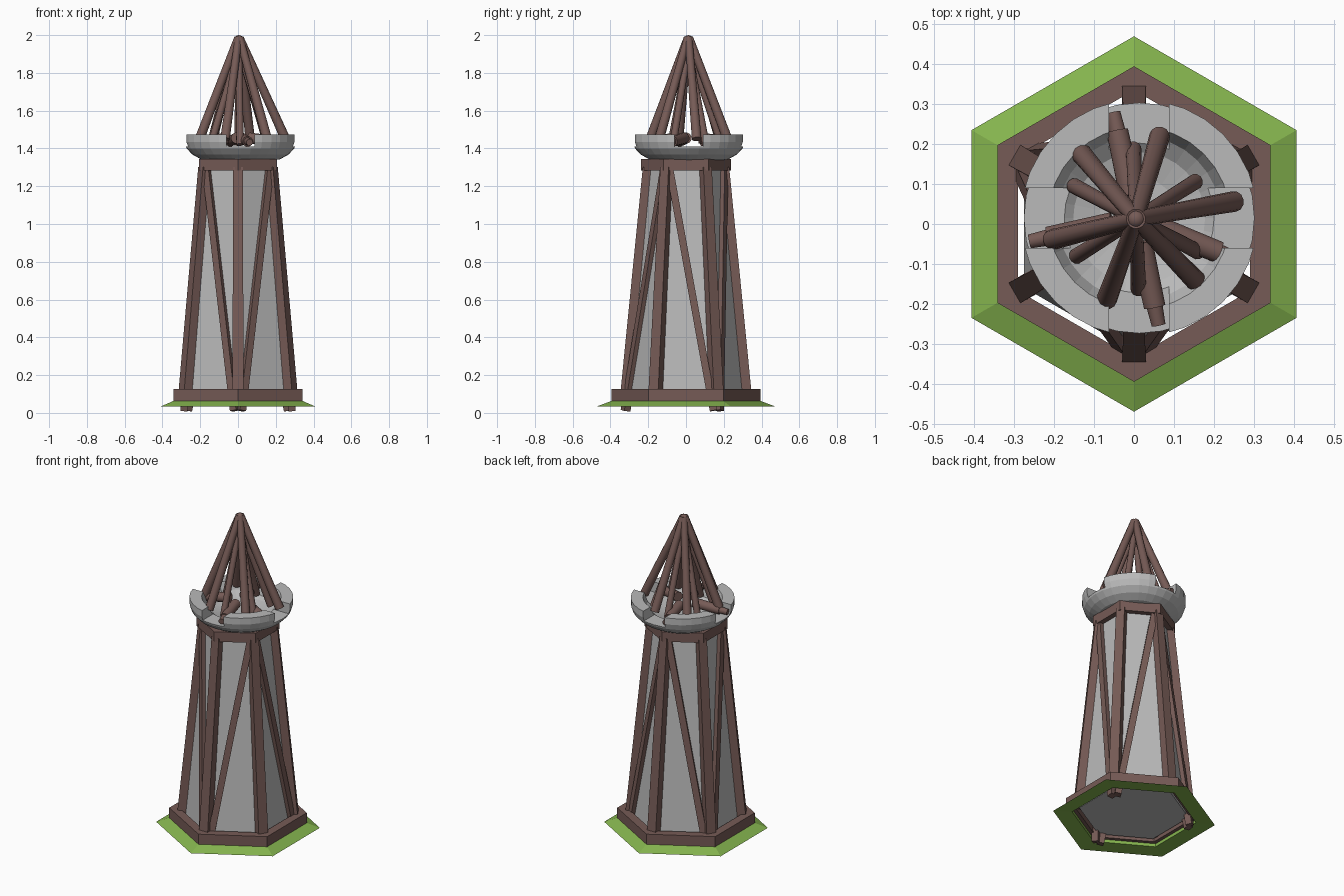
import bpy, bmesh, math
from mathutils import Vector, Matrix

if "Cube" in bpy.data.objects:
    bpy.data.objects.remove(bpy.data.objects["Cube"])


def material(name, rgb):
    m = bpy.data.materials.new(name)
    lin = [(c / 255 / 12.92) if c < 11 else ((c / 255 + 0.055) / 1.055) ** 2.4 for c in rgb]
    m.diffuse_color = (*lin, 1)
    m.use_nodes = True
    m.node_tree.nodes["Principled BSDF"].inputs["Base Color"].default_value = m.diffuse_color
    return m


BROWN = material("brown_wood", (118, 91, 86))
GREY = material("grey_stone", (186, 186, 186))
GREEN = material("green_grass", (133, 180, 78))


def finish(name, bm, mat):
    bmesh.ops.recalc_face_normals(bm, faces=bm.faces)
    me = bpy.data.meshes.new(name)
    bm.to_mesh(me)
    bm.free()
    me.materials.append(mat)
    ob = bpy.data.objects.new(name, me)
    bpy.context.collection.objects.link(ob)
    return ob


def lathe(name, profile, sides, mat, closed=False, center=(0, 0)):
    """Turn (radius, z) points around z; the first corner lies on -y."""
    bm = bmesh.new()
    rings = []
    for r, z in profile:
        ring = []
        for i in range(sides):
            a = 2 * math.pi * i / sides - math.pi / 2
            ring.append(bm.verts.new((center[0] + r * math.cos(a), center[1] + r * math.sin(a), z)))
        rings.append(ring)
    pairs = list(zip(rings, rings[1:]))
    if closed:
        pairs.append((rings[-1], rings[0]))
    else:
        bm.faces.new(rings[0])
        bm.faces.new(rings[-1])
    for a, b in pairs:
        for i in range(sides):
            j = (i + 1) % sides
            bm.faces.new((a[i], a[j], b[j], b[i]))
    return finish(name, bm, mat)


def bar(name, p, q, r1, r2, sides, mat, out=None):
    """Round or square bar between two points; out sets which way a square one faces."""
    p, q = Vector(p), Vector(q)
    z = (q - p).normalized()
    x = Vector(out) if out else z.orthogonal()
    x = (x - z * x.dot(z)).normalized()
    y = z.cross(x)
    bm = bmesh.new()
    spin = Matrix.Rotation(math.pi / 4, 4, 'Z') if sides == 4 else Matrix()
    bmesh.ops.create_cone(bm, cap_ends=True, segments=sides, radius1=r1, radius2=r2,
                          depth=(q - p).length, matrix=spin)
    frame = Matrix((x, y, z)).transposed().to_4x4()
    bm.transform(Matrix.Translation((p + q) / 2) @ frame)
    return finish(name, bm, mat)


def polar(r, deg, z, c=(0, 0)):
    a = math.radians(deg)
    return Vector((c[0] + r * math.cos(a), c[1] + r * math.sin(a), z))


# Base, walls and top frame, all six-sided
lathe("grass_skirt", [(0.47, 0.035), (0.39, 0.065), (0.36, 0.065), (0.36, 0.04)], 6, GREEN, closed=True)
lathe("base_frame", [(0.395, 0.06), (0.395, 0.127), (0.335, 0.127), (0.335, 0.06)], 6, BROWN, closed=True)
lathe("tower_walls", [(0.318, 0.07), (0.2, 1.3)], 6, GREY)
lathe("top_frame", [(0.238, 1.283), (0.238, 1.345)], 6, BROWN)

# Corner posts and alternating diagonal braces
for k in range(6):
    a = -90 + 60 * k
    bar(f"corner_post_{k}", polar(0.32, a, 0.08), polar(0.203, a, 1.3), 0.042, 0.036, 4, BROWN,
        out=polar(1, a, 0))
    if k % 2 == 0:
        for s in (-1, 1):
            low, low2 = polar(0.33, a, 0.012), polar(0.33, a + 60 * s, 0.012)
            top, top2 = polar(0.205, a, 1.3), polar(0.205, a + 60 * s, 1.3)
            bar(f"brace_{k}_{'left' if s < 0 else 'right'}", low.lerp(low2, 0.06), top.lerp(top2, 0.93),
                0.027, 0.027, 4, BROWN, out=polar(1, a + 30 * s, 0))

# Stone bowl with four notches cut in the rim
C = (0.013, 0.015)
bowl = lathe("stone_bowl", [(0.14, 1.33), (0.21, 1.343), (0.255, 1.368), (0.285, 1.4), (0.297, 1.435),
                            (0.297, 1.475), (0.228, 1.475), (0.205, 1.425), (0.165, 1.393), (0.1, 1.375)],
             32, GREY, center=C)
for name, size in (("notch_cutter_x", (0.8, 0.15, 0.2)), ("notch_cutter_y", (0.15, 0.8, 0.2))):
    bm = bmesh.new()
    bmesh.ops.create_cube(bm, size=1, matrix=Matrix.Translation((*C, 1.511)) @ Matrix.Diagonal((*size, 1)))
    cutter = finish(name, bm, GREY)
    mod = bowl.modifiers.new(name, 'BOOLEAN')
    mod.operation, mod.solver, mod.object = 'DIFFERENCE', 'EXACT', cutter
    bpy.context.view_layer.objects.active = bowl
    bpy.ops.object.modifier_apply(modifier=name)
    bpy.data.objects.remove(cutter)

# Roof poles: six thick outer ones and six thin inner ones
T = (0.005, 0.013)
for k in range(6):
    a = 10 + 60 * k + (4 if k % 2 else 0)
    r = 0.25 if k == 0 else 0.215
    bar(f"outer_pole_{k}", polar(0.006, a, 1.985, T), polar(r, a, 1.45, T), 0.02, 0.026, 12, BROWN)
    b = 32 + 60 * k
    bar(f"inner_pole_{k}", polar(0.01, b, 1.9, T), polar(0.175, b, 1.42, T), 0.017, 0.02, 12, BROWN)
bpy.ops.mesh.primitive_uv_sphere_add(segments=12, ring_count=8, radius=0.025, location=(*T, 1.975))
tip = bpy.context.object
tip.name = "roof_tip"
tip.data.materials.append(BROWN)

# Logs lying in the bowl and pointing out of the notches
for k in range(4):
    a = 12 + 90 * (k + 1)
    if k == 3:
        a = -22
    bar(f"log_{k}", polar(0.06, a, 1.455, T), polar(0.225, a, 1.437, T), 0.03, 0.028, 12, BROWN)
    bar(f"log_end_{k}", polar(0.225, a, 1.437, T), polar(0.272, a, 1.432, T), 0.021, 0.018, 12, BROWN)

for ob in bpy.data.objects:
    if "pole" in ob.name or "log" in ob.name or ob.name == "roof_tip":
        bpy.context.view_layer.objects.active = ob
        bpy.ops.object.select_all(action='DESELECT')
        ob.select_set(True)
        bpy.ops.object.shade_smooth_by_angle(angle=math.radians(40))
